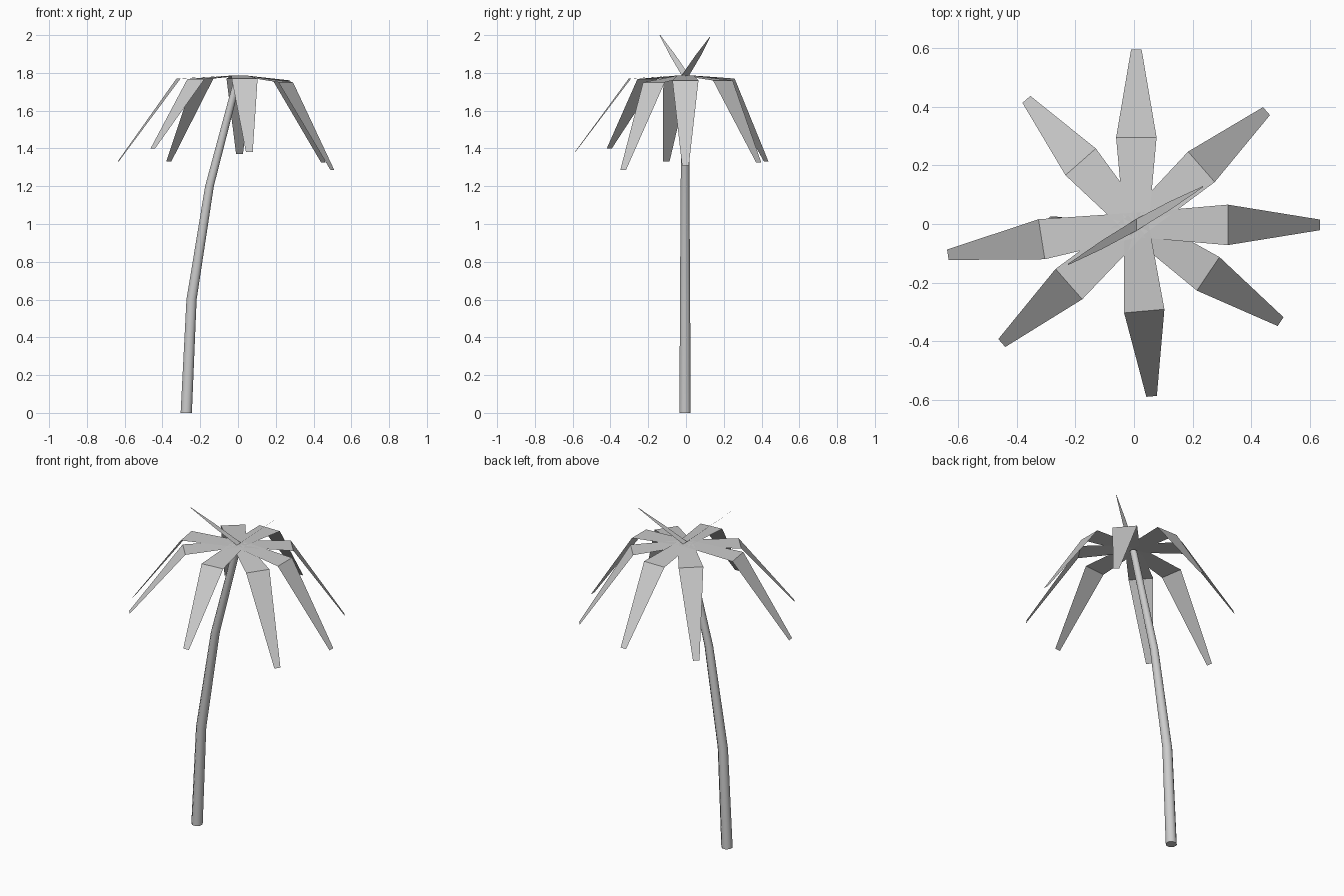
import bpy, bmesh
from math import sin, cos, pi
from mathutils import Vector

if "Cube" in bpy.data.objects:
    bpy.data.objects.remove(bpy.data.objects["Cube"])


def make_object(name, bm):
    bmesh.ops.recalc_face_normals(bm, faces=bm.faces)
    mesh = bpy.data.meshes.new(name)
    bm.to_mesh(mesh)
    bm.free()
    ob = bpy.data.objects.new(name, mesh)
    bpy.context.collection.objects.link(ob)
    return ob


def trunk(path, sides=8):
    bm = bmesh.new()
    rings = []
    for x, z, r in path:
        rings.append([bm.verts.new((x + r * 1.04 * cos(2 * pi * (i + .5) / sides),
                                    -0.005 + r * 1.04 * sin(2 * pi * (i + .5) / sides), z))
                      for i in range(sides)])
    for a, b in zip(rings, rings[1:]):
        for i in range(sides):
            j = (i + 1) % sides
            bm.faces.new((a[i], a[j], b[j], b[i]))
    bm.faces.new(rings[0][::-1])
    bm.faces.new(rings[-1])
    ob = make_object("trunk", bm)
    bpy.context.view_layer.objects.active = ob
    ob.select_set(True)
    bpy.ops.object.shade_smooth_by_angle(angle=0.9)
    ob.select_set(False)


def leaf(name, points, half_widths, side):
    # flat folded strip: a cross-edge at every point along the rib
    bm = bmesh.new()
    rows = [(bm.verts.new(Vector(p) - side * w), bm.verts.new(Vector(p) + side * w))
            for p, w in zip(points, half_widths)]
    for a, b in zip(rows, rows[1:]):
        bm.faces.new((a[0], a[1], b[1], b[0]))
    make_object(name, bm)


# leaning trunk: x, z, radius
trunk([(-0.274, 0, 0.031), (-0.246, 0.6, 0.028), (-0.151, 1.2, 0.024), (0.0, 1.775, 0.02)])

# drooping fronds: bend point, then tip
crown = (0.008, -0.003, 1.787)
fronds = [
    ((0.32, -0.003, 1.76), (0.635, -0.003, 1.31)),
    ((0.23, 0.195, 1.76), (0.452, 0.385, 1.325)),
    ((0.008, 0.295, 1.77), (0.008, 0.595, 1.37)),
    ((-0.182, 0.212, 1.77), (-0.367, 0.425, 1.33)),
    ((-0.315, -0.052, 1.77), (-0.635, -0.105, 1.33)),
    ((-0.222, -0.205, 1.768), (-0.451, -0.406, 1.40)),
    ((0.035, -0.297, 1.77), (0.06, -0.588, 1.38)),
    ((0.253, -0.17, 1.75), (0.5, -0.333, 1.285)),
]
for n, (bend, tip) in enumerate(fronds):
    d = Vector(tip) - Vector(crown)
    side = Vector((-d.y, d.x, 0)).normalized()
    leaf(f"frond_{n + 1}", [crown, bend, tip], (0.042, 0.069, 0.018), side)

# young upright leaves, edge-on from the front
for n, tip in enumerate([(0.235, 0.127, 1.99), (-0.225, -0.138, 2.0)]):
    mid = Vector(crown).lerp(Vector(tip), 0.5)
    leaf(f"young_leaf_{n + 1}", [crown, mid, tip], (0.02, 0.015, 0.002), Vector((0, 1, 0)))
